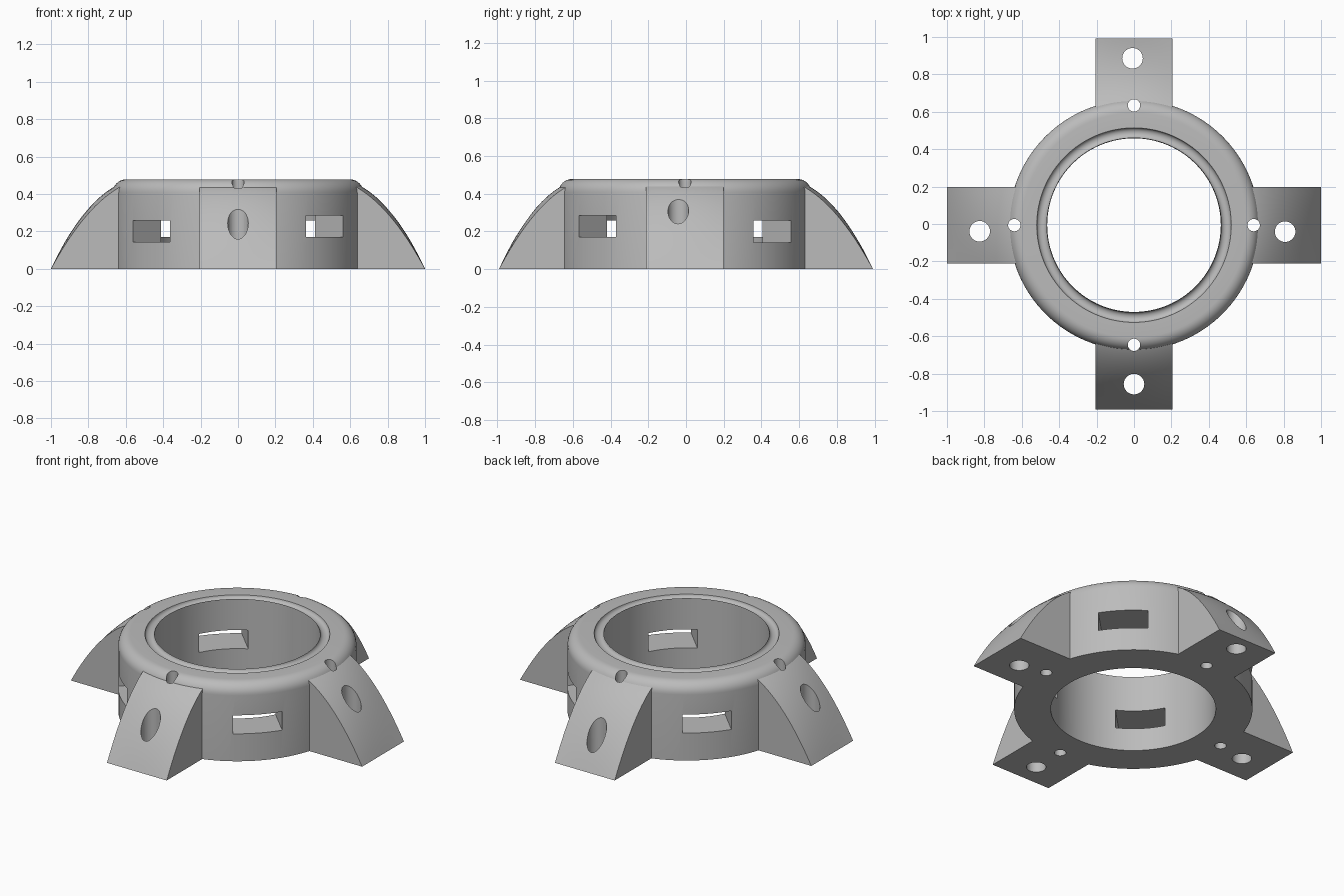
import bpy, bmesh, math
from mathutils import Matrix, Vector

cube = bpy.data.objects.get("Cube")
if cube:
    bpy.data.objects.remove(cube)

HUB_Y = -0.006
TOP = 0.478
OUTER, INNER, FILLET = 0.67, 0.464, 0.07

grey = bpy.data.materials.new("plain_grey")
grey.use_nodes = True
colour = (0.5, 0.5, 0.5, 1)
grey.diffuse_color = colour
grey.node_tree.nodes["Principled BSDF"].inputs["Base Color"].default_value = colour


def finish(name, bm):
    """Turn a bmesh into a scene object centred on the hub axis."""
    bmesh.ops.recalc_face_normals(bm, faces=bm.faces)
    mesh = bpy.data.meshes.new(name)
    bm.to_mesh(mesh)
    bm.free()
    obj = bpy.data.objects.new(name, mesh)
    obj.location.y = HUB_Y
    mesh.materials.append(grey)
    bpy.context.collection.objects.link(obj)
    return obj


def arc(cx, cz, r, start, end, steps, flat=1.0):
    angles = [math.radians(start + (end - start) * i / steps) for i in range(steps + 1)]
    return [(cx + r * math.cos(a), cz + flat * r * math.sin(a)) for a in angles]


def make_hub():
    # Ring section: rounded shoulder outside, shallow groove beside the bore
    section = [(INNER, 0), (OUTER, 0)]
    section += arc(OUTER - FILLET, TOP - FILLET, FILLET, 0, 90, 8)
    section += arc(0.493, TOP, 0.027, 0, -180, 8, 0.8)
    bm = bmesh.new()
    verts = [bm.verts.new((x, 0, z)) for x, z in section]
    edges = [bm.edges.new((verts[i - 1], verts[i])) for i in range(len(verts))]
    bmesh.ops.spin(bm, geom=verts + edges, cent=(0, 0, 0), axis=(0, 0, 1),
                   angle=math.tau, steps=128, use_merge=True)
    bmesh.ops.remove_doubles(bm, verts=bm.verts, dist=1e-5)
    return finish("hub_ring", bm)


def make_arm(name, length, angle):
    # Arched foot: straight at the toe, bending around the hub at the top
    inside, half, columns, rows = 0.52, 0.205, 12, 20
    p = [Vector(q) for q in ((1, 0), (0.885, 0.245), (0.745, 0.43), (0.575, 0.475))]
    curve = []
    for i in range(rows + 1):
        t = i / rows
        s = 1 - t
        curve.append(p[0] * s**3 + p[1] * 3*s*s*t + p[2] * 3*s*t*t + p[3] * t**3)
    stretch = (length - inside) / (1 - inside)
    bm = bmesh.new()
    slices = []
    for c in range(columns + 1):
        y = half * (2 * c / columns - 1)
        bend = 0.6 - math.sqrt(0.36 - y * y)
        ring = [(inside, 0)]
        ring += [(inside + (q.x - inside) * stretch - bend * q.y / TOP, q.y) for q in curve]
        ring.append((inside, curve[-1].y))
        slices.append([bm.verts.new((x, y, z)) for x, z in ring])
    for a, b in zip(slices, slices[1:]):
        for i in range(len(a)):
            bm.faces.new((a[i - 1], a[i], b[i], b[i - 1]))
    bm.faces.new(slices[0])
    bm.faces.new(slices[-1])
    bm.transform(Matrix.Rotation(math.radians(angle), 4, "Z"))
    return finish(name, bm)


def drill(name, x, y, radius):
    bm = bmesh.new()
    bmesh.ops.create_cone(bm, cap_ends=True, segments=40, radius1=radius, radius2=radius,
                          depth=2, matrix=Matrix.Translation((x, y, 0.3)))
    return finish(name, bm)


def slot_cutter(name, angle, height):
    bm = bmesh.new()
    bmesh.ops.create_cube(bm, size=1, matrix=Matrix.Rotation(math.radians(angle), 4, "Z")
                          @ Matrix.Translation((0.58, 0, height))
                          @ Matrix.Diagonal((0.4, 0.28, 0.115, 1)))
    return finish(name, bm)


def combine(target, other, operation):
    mod = target.modifiers.new(other.name, "BOOLEAN")
    mod.operation = operation
    mod.solver = "EXACT"
    mod.object = other
    bpy.context.view_layer.objects.active = target
    bpy.ops.object.modifier_apply(modifier=mod.name)
    bpy.data.objects.remove(other)


hub = make_hub()

# Four feet
arms = [("left_foot", 1.0, 0), ("back_foot", 0.998, 90),
        ("right_foot", 1.0, 180), ("front_foot", 0.986, 270)]
for arm in arms:
    combine(hub, make_arm(*arm), "UNION")

# Bore kept clear, so only the holes and slots remain to be cut
big_holes = [(0.808, -0.035), (-0.008, 0.892), (-0.825, -0.033), (0, -0.85)]
for i, (x, y) in enumerate(big_holes):
    combine(hub, drill("foot_hole", x, y, 0.055), "DIFFERENCE")
    a = i * math.pi / 2
    combine(hub, drill("shoulder_hole", 0.64 * math.cos(a), 0.64 * math.sin(a), 0.033),
            "DIFFERENCE")

# Rectangular slots through the ring wall, alternating in height
for i in range(4):
    height = 0.2 if i % 2 == 0 else 0.228
    combine(hub, slot_cutter("wall_slot", 45 + 90 * i, height), "DIFFERENCE")

hub.name = "mounting_ring"
bpy.ops.object.select_all(action="DESELECT")
hub.select_set(True)
bpy.context.view_layer.objects.active = hub
bpy.ops.object.shade_smooth_by_angle(angle=math.radians(30))
